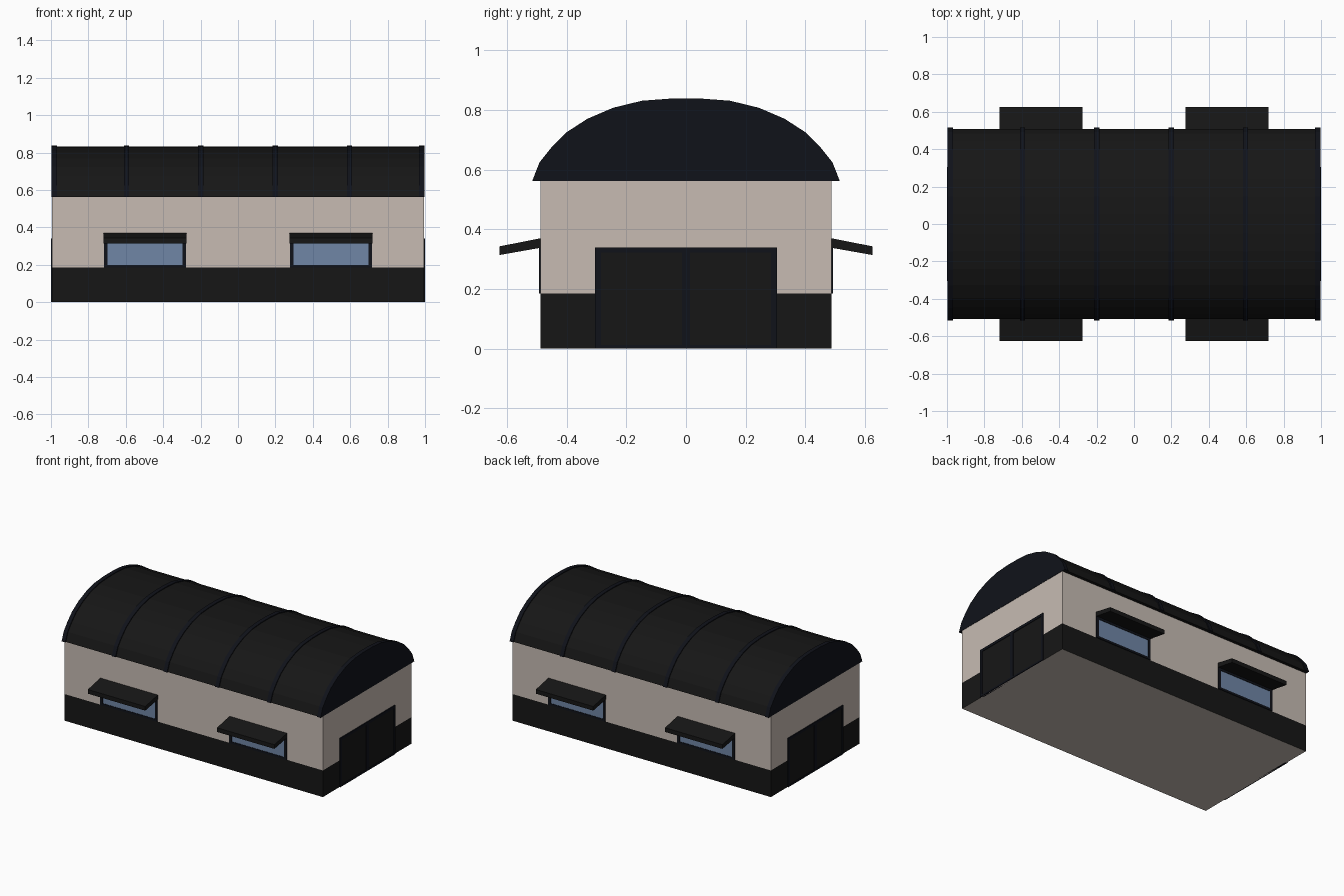
import bpy, bmesh

if "Cube" in bpy.data.objects:
    bpy.data.objects.remove(bpy.data.objects["Cube"])


def material(name, rgb):
    m = bpy.data.materials.new(name)
    m.diffuse_color = (*rgb, 1)
    m.use_nodes = True
    m.node_tree.nodes["Principled BSDF"].inputs["Base Color"].default_value = m.diffuse_color
    return m


BEIGE = material("beige_wall", (0.57, 0.50, 0.45))
DARK = material("charcoal", (0.008, 0.008, 0.008))
TRIM = material("dark_trim", (0.005, 0.006, 0.010))
GLASS = material("blue_glass", (0.16, 0.24, 0.38))


def finish(name, bm, *mats):
    bmesh.ops.recalc_face_normals(bm, faces=bm.faces)
    me = bpy.data.meshes.new(name)
    bm.to_mesh(me)
    bm.free()
    for m in mats:
        me.materials.append(m)
    ob = bpy.data.objects.new(name, me)
    bpy.context.collection.objects.link(ob)
    return ob


def add_box(bm, x0, x1, y0, y1, z0, z1):
    verts = bmesh.ops.create_cube(bm, size=1)["verts"]
    for v in verts:
        v.co.x = x1 if v.co.x > 0 else x0
        v.co.y = y1 if v.co.y > 0 else y0
        v.co.z = z1 if v.co.z > 0 else z0


def boxes(name, mat, *items):
    bm = bmesh.new()
    for b in items:
        add_box(bm, *b)
    return finish(name, bm, mat)


def extrude_x(name, mat, profile, x0, x1):
    """Solid made from a y-z outline running along x."""
    bm = bmesh.new()
    face = bm.faces.new([bm.verts.new((x0, y, z)) for y, z in profile])
    new = bmesh.ops.extrude_face_region(bm, geom=[face])["geom"]
    # keep the start cap, shift the new end
    for v in new:
        if isinstance(v, bmesh.types.BMVert):
            v.co.x = x1
    if not face.is_valid or len(bm.faces) < len(profile) + 2:
        bm.faces.new([v for v in bm.verts if v.co.x == x0])
    return finish(name, bm, mat)


def flip(y0, y1, s):
    return sorted((s * y0, s * y1))


W, L, BAND, EAVE = 0.487, 0.994, 0.185, 0.562

# walls with a dark lower band
bm = bmesh.new()
add_box(bm, -L, L, -W, W, 0, EAVE)
bmesh.ops.bisect_plane(bm, geom=bm.verts[:] + bm.edges[:] + bm.faces[:],
                       plane_co=(0, 0, BAND), plane_no=(0, 0, 1))
for f in bm.faces:
    f.material_index = 1 if 0.01 < f.calc_center_median().z < BAND else 0
finish("walls", bm, BEIGE, DARK)

# vaulted roof with flared eaves
half = [(0.508, EAVE), (0.484, 0.623), (0.443, 0.674), (0.395, 0.722),
        (0.325, 0.767), (0.24, 0.803), (0.145, 0.826), (0.05, 0.833)]
arch = half + [(-y, z) for y, z in reversed(half)]
extrude_x("roof", DARK, arch, -0.99, 0.99)

# raised roof ribs
rib = [(y * 1.015, EAVE + (z - EAVE) * 1.02) for y, z in arch]
for i, x in enumerate((-0.982, -0.596, -0.199, 0.199, 0.596, 0.982)):
    extrude_x(f"roof_rib_{i + 1}", TRIM, rib, x - 0.014, x + 0.014)

# double doors on both ends
for side, s in (("right", 1), ("left", -1)):
    x = flip(L - 0.01, L + 0.006, s)
    boxes(f"door_frame_{side}", TRIM,
          (*x, -0.305, -0.285, 0, 0.34), (*x, 0.285, 0.305, 0, 0.34),
          (*x, -0.285, 0.285, 0.322, 0.34), (*x, -0.285, 0.285, 0, 0.012),
          (*x, -0.014, 0.014, 0.012, 0.322))
    x = flip(L - 0.01, L + 0.002, s)
    boxes(f"door_leaves_{side}", DARK,
          (*x, -0.285, -0.014, 0.012, 0.322), (*x, 0.014, 0.285, 0.012, 0.322))

# windows with sloping awnings on both long sides
for side, s in (("front", -1), ("back", 1)):
    for n, cx in ((1, -0.497), (2, 0.497)):
        a, b = cx - 0.22, cx + 0.22
        y = flip(W - 0.01, W + 0.005, s)
        boxes(f"window_frame_{side}_{n}", TRIM,
              (a, a + 0.019, *y, BAND, 0.338), (b - 0.019, b, *y, BAND, 0.338),
              (a, b, *y, BAND, 0.2), (a, b, *y, 0.322, 0.338))
        boxes(f"window_glass_{side}_{n}", GLASS,
              (a + 0.019, b - 0.019, *flip(W - 0.01, W + 0.002, s), 0.2, 0.322))
        slab = [(W - 0.003, 0.339), (W - 0.003, 0.371), (0.625, 0.343), (0.625, 0.314)]
        extrude_x(f"awning_{side}_{n}", DARK,
                  [(s * py, pz) for py, pz in slab], a - 0.001, b + 0.001)
